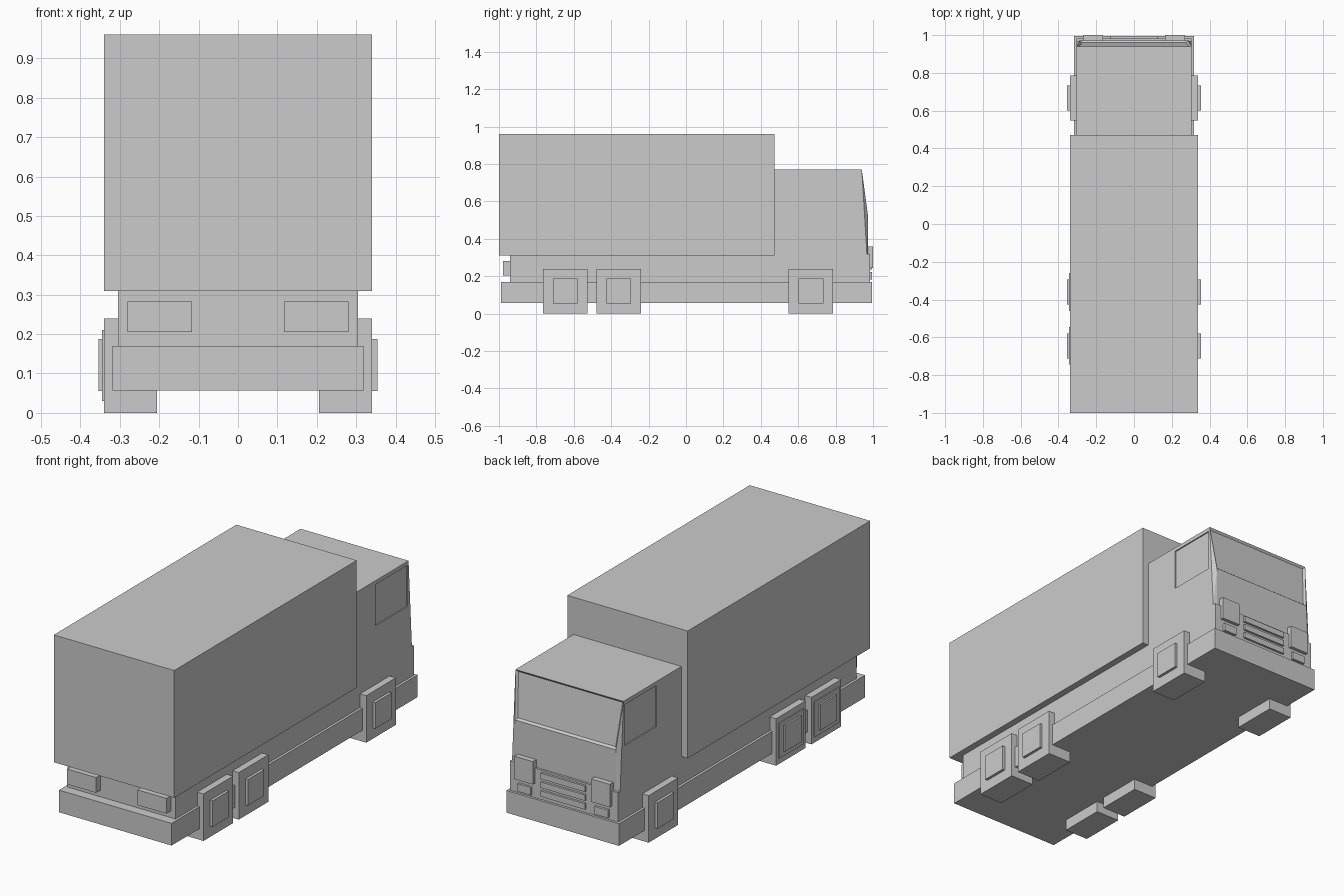
import bpy, bmesh

if "Cube" in bpy.data.objects:
    bpy.data.objects.remove(bpy.data.objects["Cube"])


def mesh_object(name, bm):
    bmesh.ops.recalc_face_normals(bm, faces=bm.faces)
    me = bpy.data.meshes.new(name)
    bm.to_mesh(me)
    bm.free()
    ob = bpy.data.objects.new(name, me)
    bpy.context.collection.objects.link(ob)
    return ob


def box(name, xr, yr, zr):
    bm = bmesh.new()
    bmesh.ops.create_cube(bm, size=1)
    for v in bm.verts:
        v.co = [r[0] if c < 0 else r[1] for c, r in zip(v.co, (xr, yr, zr))]
    return mesh_object(name, bm)


def pair(name, xr, yr, zr):
    return [box(f"{name}_{tag}", sorted((s * xr[0], s * xr[1])), yr, zr)
            for s, tag in ((1, "right"), (-1, "left"))]


# Cargo body and chassis
box("cargo_box", (-.34, .34), (-1, .472), (.31, .96))
box("chassis", (-.305, .305), (-.94, .48), (.168, .312))
box("lower_skirt", (-.318, .318), (-.99, .995), (.057, .17))
pair("tail_light", (.117, .28), (-.978, -.935), (.205, .283))

# Cab: hull of side outline and slightly bulged front, with recessed windscreen
bm = bmesh.new()
side = [(.465, .168), (.465, .77), (.94, .77), (.967, .32), (.967, .168)]
bulge = [(.972, .53), (.972, .168)]
for s in (-1, 1):
    for x, pts in ((.305, side), (.285, bulge)):
        for y, z in pts:
            bm.verts.new((s * x, y, z))
bmesh.ops.convex_hull(bm, input=bm.verts)
bmesh.ops.dissolve_limit(bm, angle_limit=.002, verts=bm.verts, edges=bm.edges)
bmesh.ops.recalc_face_normals(bm, faces=bm.faces)
screen = [f for f in bm.faces if f.normal.y > .9 and f.normal.z > .05
          and abs(f.normal.x) < .02 and f.calc_center_median().z > .6]
bmesh.ops.inset_individual(bm, faces=screen, thickness=.014, depth=-.01)
cab = mesh_object("cab", bm)

# Recessed side windows
for cutter in pair("window_cutter", (.299, .4), (.675, .932), (.54, .75)):
    cutter.hide_render = True
    cutter.hide_set(True)
    mod = cab.modifiers.new("window", 'BOOLEAN')
    mod.operation = 'DIFFERENCE'
    mod.solver = 'EXACT'
    mod.object = cutter

# Cab nose, lights and grille
box("cab_nose", (-.305, .305), (.9, .983), (.168, .32))
pair("headlight", (.165, .27), (.96, 1), (.243, .36))
pair("fog_light", (.18, .255), (.97, .995), (.182, .222))
for i, z in enumerate((.19, .235, .28)):
    box(f"grille_bar_{i}", (-.125, .125), (.965, .994), (z, z + .03))

# Square wheels with hubs
for name, y in (("front", .668), ("middle", -.36), ("rear", -.645)):
    pair(f"{name}_wheel", (.206, .34), (y - .119, y + .119), (0, .24))
    pair(f"{name}_hub", (.33, .354), (y - .066, y + .066), (.055, .188))
    if name != "front":
        box(f"{name}_rim_left", (-.345, -.33), (y - .1, y + .1), (.03, .21))
